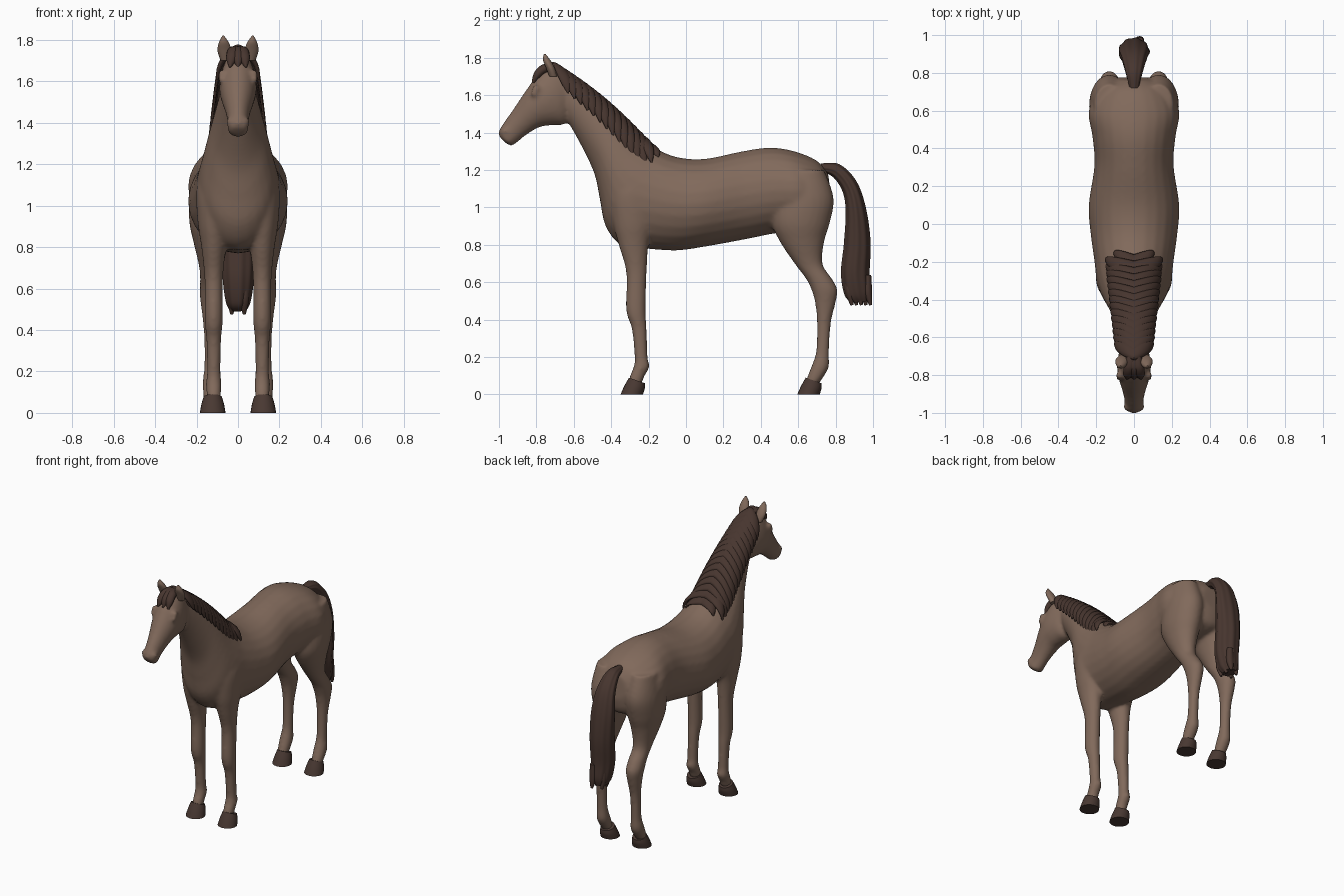
import bpy
import bmesh
from math import sin, cos, pi
from mathutils import Vector

cube = bpy.data.objects.get("Cube")
if cube:
    bpy.data.objects.remove(cube)


def make_material(name, red, green, blue):
    material = bpy.data.materials.new(name)
    material.use_nodes = True
    colour = (red, green, blue, 1)
    material.diffuse_color = colour
    shader = material.node_tree.nodes["Principled BSDF"]
    shader.inputs["Base Color"].default_value = colour
    return material


coat = make_material("brown coat", 0.22, 0.143, 0.105)
hair = make_material("dark brown hair", 0.063, 0.036, 0.028)
horn = make_material("dark brown hoof", 0.066, 0.04, 0.032)


def skin(name, rings, material, sides=24, ripple=0.0):
    """Skin a run of rings, each given as a centre and two half axes."""
    bm = bmesh.new()
    loops = []
    for centre, first, second in rings:
        loop = []
        for i in range(sides):
            angle = 2 * pi * i / sides
            swell = 1 + ripple * sin(9 * angle)
            offset = first * cos(angle) + second * sin(angle)
            loop.append(bm.verts.new(centre + offset * swell))
        loops.append(loop)
    for low, high in zip(loops, loops[1:]):
        for i in range(sides):
            j = (i + 1) % sides
            bm.faces.new((low[i], low[j], high[j], high[i]))
    bm.faces.new(loops[0])
    bm.faces.new(loops[-1])
    bmesh.ops.recalc_face_normals(bm, faces=bm.faces)
    for face in bm.faces:
        face.smooth = len(face.verts) == 4
    mesh = bpy.data.meshes.new(name)
    bm.to_mesh(mesh)
    bm.free()
    mesh.materials.append(material)
    obj = bpy.data.objects.new(name, mesh)
    bpy.context.collection.objects.link(obj)
    return obj


def smooth_run(rows, steps=6):
    """Resample rows of numbers along a Catmull-Rom curve."""
    rows = [Vector(row) for row in rows]
    padded = [rows[0], *rows, rows[-1]]
    result = []
    for before, start, end, after in zip(padded, rows, rows[1:], padded[3:]):
        leave, arrive = (end - before) / 2, (after - start) / 2
        bend = (start - end) * 2 + leave + arrive
        curve = (end - start) * 3 - leave * 2 - arrive
        for k in range(steps):
            t = k / steps
            result.append(start + t * (leave + t * (curve + t * bend)))
    return result + [rows[-1]]


def loft(name, rows, material, x=0.0, lean=0.0, **options):
    """Rows hold y, z of one edge, y, z of the other edge, and half width."""
    rings = []
    smoothed = smooth_run(rows)
    for k, (ya, za, yb, zb, width) in enumerate(smoothed):
        shift = x + lean * k / len(smoothed)
        centre = Vector((shift, (ya + yb) / 2, (za + zb) / 2))
        half = Vector((0, ya - yb, za - zb)) / 2
        rings.append((centre, half, Vector((width, 0, 0))))
    return skin(name, rings, material, **options)


def leg_rows(outline):
    """Turn height, front y, back y into loft rows; width follows depth."""
    return [(front, z, back, z, 0.012 + 0.3 * (back - front))
            for z, front, back in outline]


def ball(name, x, y, z, radius):
    """A small round bump."""
    rings = []
    for k in range(1, 12):
        angle = pi * k / 12
        spread = radius * sin(angle)
        centre = Vector((x, y, z - radius * cos(angle)))
        rings.append((centre, Vector((spread, 0, 0)), Vector((0, spread, 0))))
    return skin(name, rings, coat, sides=12)


# Trunk and neck, from rump to poll
body = loft("body", [
    (0.76, 1.18, 0.78, 1.02, 0.08),
    (0.7, 1.25, 0.75, 0.92, 0.18),
    (0.58, 1.3, 0.62, 0.88, 0.24),
    (0.45, 1.32, 0.47, 0.86, 0.22),
    (0.3, 1.3, 0.32, 0.83, 0.21),
    (0.1, 1.26, 0.1, 0.79, 0.24),
    (-0.05, 1.27, -0.05, 0.77, 0.23),
    (-0.17, 1.32, -0.22, 0.78, 0.21),
    (-0.22, 1.36, -0.35, 0.8, 0.2),
    (-0.28, 1.41, -0.43, 0.9, 0.18),
    (-0.37, 1.5, -0.46, 1.04, 0.15),
    (-0.46, 1.58, -0.49, 1.18, 0.12),
    (-0.55, 1.66, -0.56, 1.33, 0.09),
    (-0.66, 1.73, -0.65, 1.49, 0.06)], coat)

# Head, from poll to muzzle
head = loft("head", [
    (-0.64, 1.74, -0.6, 1.54, 0.05),
    (-0.73, 1.75, -0.64, 1.45, 0.08),
    (-0.8, 1.7, -0.71, 1.44, 0.09),
    (-0.86, 1.62, -0.78, 1.43, 0.08),
    (-0.92, 1.53, -0.85, 1.39, 0.06),
    (-0.97, 1.46, -0.9, 1.35, 0.05),
    (-1, 1.41, -0.93, 1.33, 0.05),
    (-1, 1.38, -0.96, 1.34, 0.03)], coat)
coat_parts = [body, head]

# Leg outlines from top to hoof, as height, front y and back y
front_leg = leg_rows([
    (1.2, -0.34, -0.2), (1.08, -0.4, -0.16), (0.92, -0.39, -0.17),
    (0.8, -0.36, -0.2), (0.65, -0.32, -0.21), (0.45, -0.32, -0.215),
    (0.35, -0.29, -0.21), (0.2, -0.275, -0.205), (0.15, -0.28, -0.195),
    (0.1, -0.3, -0.22), (0.05, -0.31, -0.24)])
hind_leg = leg_rows([
    (1.2, 0.52, 0.74), (1.05, 0.48, 0.79), (0.92, 0.46, 0.77),
    (0.82, 0.5, 0.74), (0.7, 0.58, 0.73), (0.62, 0.64, 0.78),
    (0.56, 0.67, 0.81), (0.49, 0.69, 0.8), (0.38, 0.7, 0.775),
    (0.23, 0.695, 0.765), (0.15, 0.67, 0.765), (0.1, 0.65, 0.74),
    (0.05, 0.635, 0.705)])


def hoof_rows(toe):
    """Flare down from the pastern to a flat sole."""
    heel = toe + 0.12
    return [(toe + 0.045, 0.09, heel + 0.01, 0.06, 0.045),
            (toe + 0.02, 0.045, heel + 0.01, 0.035, 0.055),
            (toe, 0, heel, 0, 0.062)]


for side, word in ((1, "left"), (-1, "right")):
    for label, rows, toe, x in (("front", front_leg, -0.35, 0.117),
                                ("hind", hind_leg, 0.595, 0.13)):
        coat_parts.append(loft(f"{word}_{label}_leg", rows, coat, side * x))
        loft(f"{word}_{label}_hoof", hoof_rows(toe), horn, side * 0.122)
    # Raised eye, brow and nostril
    coat_parts.append(ball("eye", side * 0.078, -0.81, 1.61, 0.02))
    coat_parts.append(ball("brow", side * 0.076, -0.8, 1.635, 0.022))
    coat_parts.append(ball("nostril", side * 0.035, -0.97, 1.405, 0.022))
    # Leaf-shaped ear
    loft(f"{word}_ear", [
        (-0.73, 1.7, -0.69, 1.7, 0.022),
        (-0.75, 1.75, -0.7, 1.74, 0.033),
        (-0.765, 1.79, -0.72, 1.78, 0.025),
        (-0.76, 1.82, -0.75, 1.82, 0.004)], coat, side * 0.062, side * 0.01)

# Blend the coat parts into one skin
bpy.ops.object.select_all(action="DESELECT")
for part in coat_parts:
    part.select_set(True)
bpy.context.view_layer.objects.active = body
bpy.ops.object.join()
remesh = body.modifiers.new("blend", "REMESH")
remesh.mode = "VOXEL"
remesh.voxel_size = 0.011
remesh.use_smooth_shade = True
relax = body.modifiers.new("relax", "SMOOTH")
relax.factor = 0.5
relax.iterations = 8


def crest(s):
    """Point on the top of the neck, from poll to withers."""
    return Vector((0, -0.68 + 0.48 * s, 1.75 - 0.41 * s + 0.03 * sin(pi * s)))


# Mane core, sunk into the crest
core = []
for k in range(17):
    s = k / 16
    fade = 0.3 + 0.7 * sin(pi * s) ** 0.5
    inward = Vector((0, -0.04, -0.05)) * fade
    core.append((crest(s) + inward, inward, Vector((0.07 + 0.06 * s, 0, 0)) * fade))
skin("mane_core", core, hair)


def lock(name, start, reach, drop):
    """A flat tapering strand that falls sideways over the neck."""
    rings = []
    for k in range(10):
        u = k / 9
        turn = u * pi / 2
        centre = start + Vector((reach * sin(turn), 0.05 * u, -drop * u ** 1.6))
        breadth = Vector((0, 1, 0.6 * (u - 1))) * 0.04 * (1 - 0.9 * u ** 3)
        outward = Vector((sin(turn) * (1 if reach > 0 else -1), 0, cos(turn)))
        rings.append((centre, breadth, outward * (0.016 - 0.01 * u * u)))
    skin(name, rings, hair, sides=10)


# Mane locks on both sides, shorter towards the withers
count = 15
for side, word in ((1, "left"), (-1, "right")):
    for i in range(count):
        s = i / (count - 1)
        drop = min(0.14 + 0.1 * s, 0.9 * (1.08 - s))
        reach = (0.1 + 0.055 * s) * min(1, 0.3 + drop * 5)
        lock(f"{word}_mane_lock", crest(s), side * reach, drop)

# Forelock between the ears
for side in (-1, 0, 1):
    loft("forelock", [
        (-0.7, 1.77, -0.69, 1.73, 0.022),
        (-0.765, 1.765, -0.745, 1.72, 0.03),
        (-0.81, 1.725, -0.785, 1.69, 0.026),
        (-0.825, 1.67, -0.81, 1.665, 0.005)],
        hair, side * 0.015, side * 0.025, sides=12)

# Tail with strand ridges
loft("tail", [
    (0.72, 1.235, 0.73, 1.19, 0.025),
    (0.82, 1.23, 0.79, 1.16, 0.045),
    (0.91, 1.14, 0.84, 1.08, 0.065),
    (0.96, 1, 0.855, 0.97, 0.08),
    (0.985, 0.82, 0.845, 0.8, 0.08),
    (0.98, 0.65, 0.83, 0.65, 0.075),
    (0.985, 0.55, 0.85, 0.53, 0.06),
    (0.975, 0.5, 0.89, 0.49, 0.04)], hair, sides=54, ripple=0.035)

# Loose tail tips along the bottom edge
for i in range(5):
    y = 0.87 + 0.025 * i
    x = 0.03 * cos(pi * i)
    loft("tail_tip", [
        (y + 0.02, 0.64, y - 0.02, 0.64, 0.02),
        (y + 0.025, 0.55, y - 0.02, 0.55, 0.025),
        (y + 0.025, 0.48, y + 0.01, 0.475, 0.008)], hair, x, sides=10)
